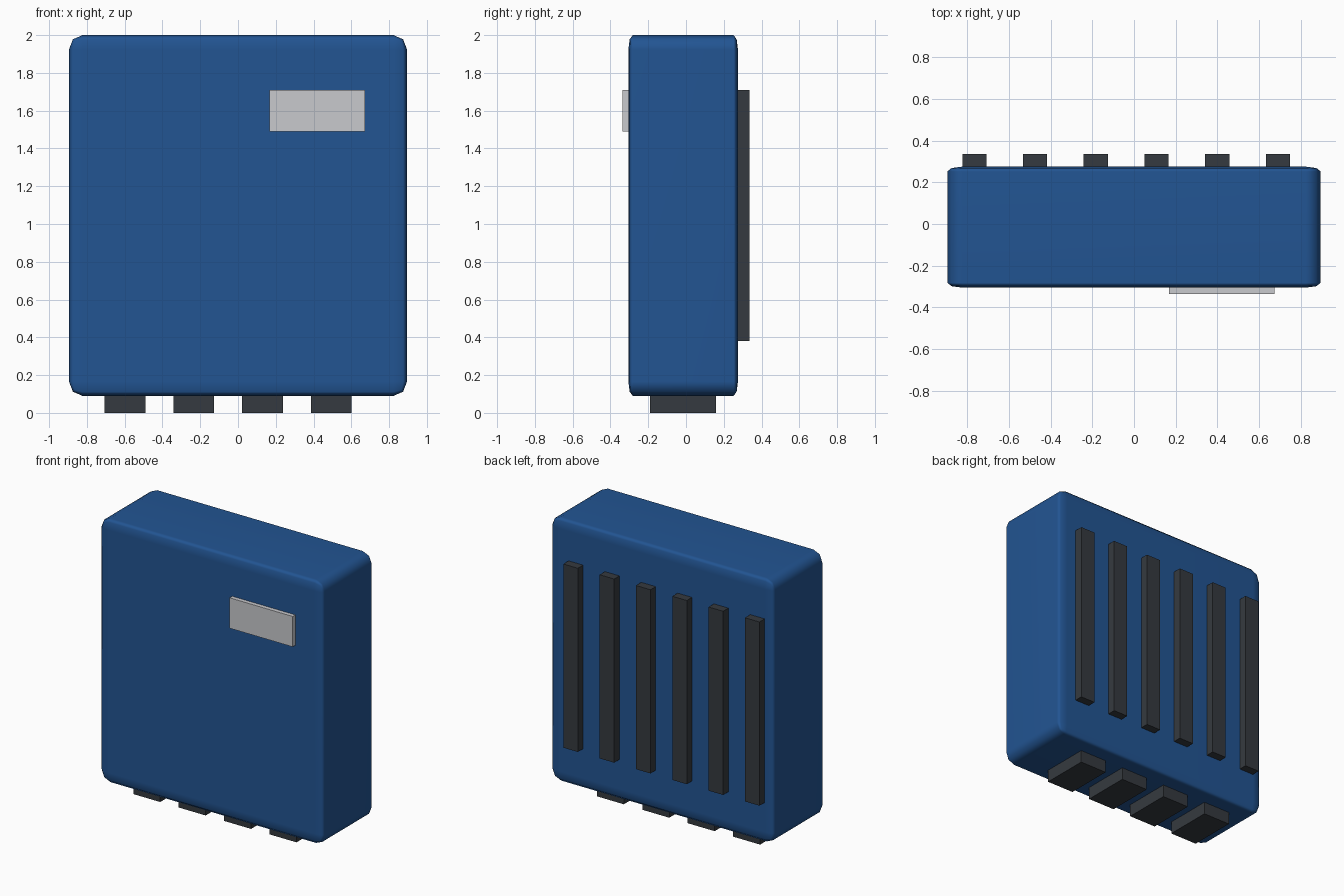
import bpy
import bmesh
from mathutils import Vector

default = bpy.data.objects.get("Cube")
if default:
    bpy.data.objects.remove(default, do_unlink=True)


def material(name, rgb):
    mat = bpy.data.materials.new(name)
    mat.use_nodes = True
    mat.diffuse_color = (*rgb, 1)
    mat.node_tree.nodes["Principled BSDF"].inputs["Base Color"].default_value = (*rgb, 1)
    return mat


blue = material("blue_casing", (0.016, 0.09, 0.29))
dark = material("dark_grey", (0.036, 0.042, 0.05))
silver = material("light_grey", (0.58, 0.585, 0.61))


def box(name, low, high, mat, bevel=0):
    """Box between two corners; the bevel is a share of each side's length."""
    low, high = Vector(low), Vector(high)
    bm = bmesh.new()
    bmesh.ops.create_cube(bm, size=1)
    if bevel:
        bmesh.ops.bevel(bm, geom=bm.edges[:], offset=bevel, segments=2,
                        profile=0.5, affect='EDGES')
    bmesh.ops.scale(bm, vec=high - low, verts=bm.verts)
    mesh = bpy.data.meshes.new(name)
    bm.to_mesh(mesh)
    bm.free()
    mesh.materials.append(mat)
    obj = bpy.data.objects.new(name, mesh)
    obj.location = (low + high) / 2
    bpy.context.collection.objects.link(obj)
    return obj


# Rounded casing, with smooth edges and flat panels
casing = box("casing", (-0.895, -0.305, 0.09), (0.895, 0.275, 2), blue, bevel=0.04)
casing.data.shade_smooth()
casing.modifiers.new("flat_panels", 'WEIGHTED_NORMAL')

# Label plate on the front
box("label_plate", (0.167, -0.335, 1.49), (0.673, -0.295, 1.71), silver)

# Upright ribs on the back
for i in range(6):
    x = -0.765 + 0.291 * i
    box(f"back_rib_{i + 1}", (x - 0.058, 0.265, 0.38), (x + 0.058, 0.335, 1.71), dark)

# Contact blocks underneath
for i in range(4):
    x = -0.598 + 0.364 * i
    box(f"bottom_contact_{i + 1}", (x - 0.108, -0.19, 0), (x + 0.108, 0.16, 0.1), dark)
